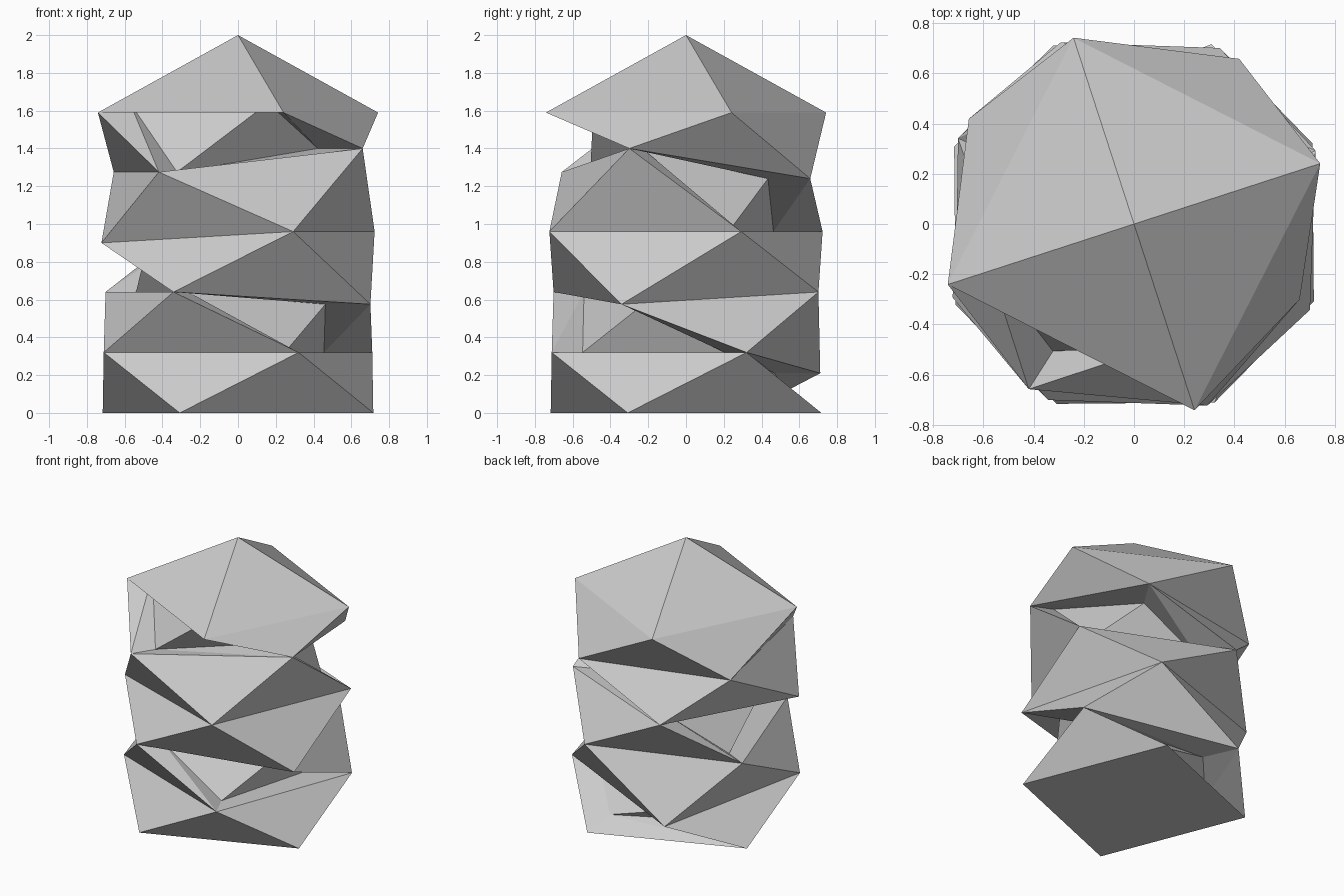
import bpy
import bmesh
from math import radians, cos, sin

cube = bpy.data.objects.get("Cube")
if cube:
    bpy.data.objects.remove(cube, do_unlink=True)

# One flat grey for the whole body
grey = bpy.data.materials.new("light_grey")
grey.use_nodes = True
colour = (0.6, 0.6, 0.6, 1.0)
grey.diffuse_color = colour
grey.node_tree.nodes["Principled BSDF"].inputs["Base Color"].default_value = colour

RADIUS = 0.78
HEIGHTS = [0.0, 0.32, 0.64, 0.96, 1.275, 1.59]
# Angle of the first corner of each square ring, always rising round the tower
ANGLES = [-23.3, 24.3, -26.0, 22.0, -32.5, 18.0]
APEX = 2.0

bm = bmesh.new()

# Square rings, twisted back and forth
rings = []
for z, turn in zip(HEIGHTS, ANGLES):
    corners = [radians(turn + 90 * i) for i in range(4)]
    rings.append([bm.verts.new((RADIUS * cos(a), RADIUS * sin(a), z)) for a in corners])

# Corners that sag or lift out of their ring
rings[1][1].co.z = 0.21
rings[2][0].co.z = 0.575
rings[3][2].co.z = 0.90
rings[4][0].co = (0.66, -0.30, 1.40)
rings[4][1].co.z = 1.24


def inner(vert, scale, layer):
    """Copy of a corner, pulled in towards the axis."""
    x, y, z = vert.co
    if vert in rings[0]:
        z += 0.09
    elif vert in rings[-1]:
        z += 0.05
    return bm.verts.new((x * scale, y * scale, z))


def recess(t0, t1, b1, b0, layer):
    """Sunken panel with a sloping rim on its four sides."""
    outer = [t0, t1, b1, b0]
    sunk = [inner(v, s, layer) for v, s in zip(outer, (0.77, 0.66, 0.64, 0.77))]
    for i in range(4):
        j = (i + 1) % 4
        bm.faces.new((outer[i], outer[j], sunk[j]))
        bm.faces.new((outer[i], sunk[j], sunk[i]))
    bm.faces.new((sunk[0], sunk[1], sunk[3]))
    bm.faces.new((sunk[1], sunk[2], sunk[3]))


# Folded walls, with one sunken panel in every layer
sunken = [0, 3, 1, 0, 2]
for layer, sunken_side in enumerate(sunken):
    low, high = rings[layer], rings[layer + 1]
    # the lower corner that follows each upper corner round the tower
    shift = 1 if ANGLES[layer] < ANGLES[layer + 1] else 0
    for i in range(4):
        t0, t1 = high[i], high[(i + 1) % 4]
        b0, b1 = low[(i + shift) % 4], low[(i + shift + 1) % 4]
        if i == sunken_side:
            recess(t0, t1, b1, b0, layer)
        else:
            bm.faces.new((t0, t1, b0))
            bm.faces.new((t1, b1, b0))

# Pointed cap and flat base
tip = bm.verts.new((0, 0, APEX))
for i in range(4):
    bm.faces.new((rings[-1][i], rings[-1][(i + 1) % 4], tip))
bm.faces.new(rings[0])

bmesh.ops.recalc_face_normals(bm, faces=bm.faces)
mesh = bpy.data.meshes.new("folded_tower")
bm.to_mesh(mesh)
bm.free()
mesh.materials.append(grey)
tower = bpy.data.objects.new("folded_tower", mesh)
bpy.context.scene.collection.objects.link(tower)
